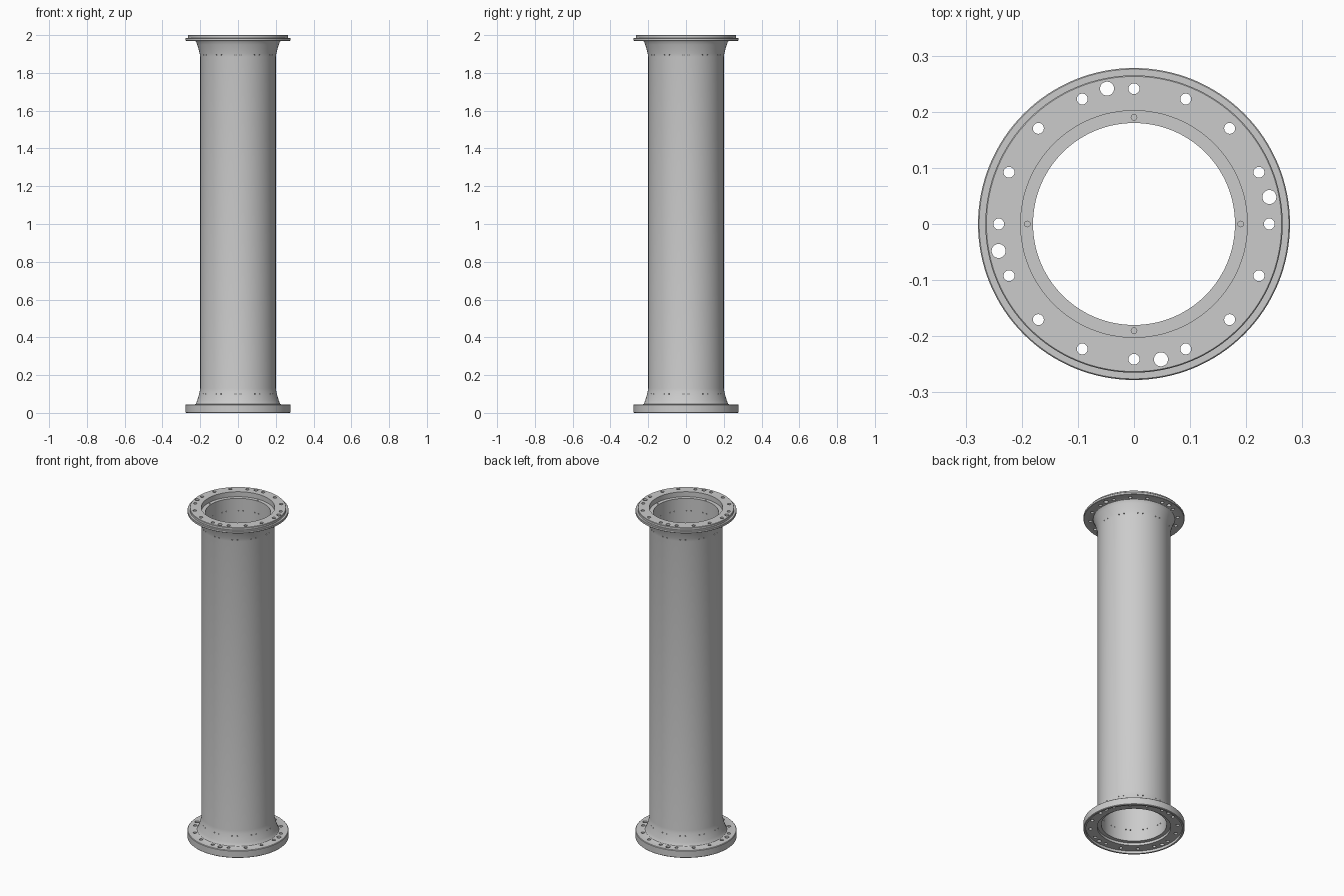
import bpy, bmesh, math
from mathutils import Matrix, Vector

if "Cube" in bpy.data.objects:
    bpy.data.objects.remove(bpy.data.objects["Cube"])

SEG = 128


def lathe(name, profile):
    """Revolve a closed (radius, z) profile around z."""
    bm = bmesh.new()
    rings = []
    for i in range(SEG):
        a = 2 * math.pi * i / SEG
        rings.append([bm.verts.new((r * math.cos(a), r * math.sin(a), z)) for r, z in profile])
    n = len(profile)
    for i in range(SEG):
        p, q = rings[i], rings[(i + 1) % SEG]
        for j in range(n):
            k = (j + 1) % n
            bm.faces.new((p[j], q[j], q[k], p[k]))
    bmesh.ops.recalc_face_normals(bm, faces=bm.faces)
    return finish(name, bm)


def finish(name, bm):
    me = bpy.data.meshes.new(name)
    bm.to_mesh(me)
    bm.free()
    ob = bpy.data.objects.new(name, me)
    bpy.context.collection.objects.link(ob)
    return ob


def drill(bm, centre, direction, radius, length, sides=20):
    rot = Vector(direction).to_track_quat('Z', 'Y').to_matrix().to_4x4()
    bmesh.ops.create_cone(bm, cap_ends=True, segments=sides, radius1=radius, radius2=radius,
                          depth=length, matrix=Matrix.Translation(centre) @ rot)


def polar(r, angle, z):
    return (r * math.cos(angle), r * math.sin(angle), z)


# Pipe with flared necks, socket flange below and stepped flange above
lower_neck = [(0.229, 0.045), (0.2245, 0.047), (0.221, 0.052), (0.216, 0.066),
              (0.209, 0.088), (0.203, 0.112), (0.2, 0.13)]
upper_neck = [(r, 2.015 - z) for r, z in reversed(lower_neck)]
profile = ([(0.265, 0.0), (0.275, 0.0), (0.278, 0.003), (0.278, 0.042), (0.275, 0.045)]
           + lower_neck + upper_neck
           + [(0.276, 1.97), (0.278, 1.972), (0.278, 1.983), (0.276, 1.985),
              (0.265, 1.985), (0.265, 1.998), (0.263, 2.0),
              (0.202, 2.0), (0.202, 1.97), (0.18, 1.97),
              (0.18, 0.03), (0.202, 0.03), (0.202, 0.015), (0.265, 0.015)])
pipe = lathe("flanged_pipe", profile)

# Holes: bolt circle, four dowel holes, ledge holes and small radial holes
bm = bmesh.new()
for i in range(16):
    drill(bm, polar(0.241, i * math.pi / 8, 1.0), (0, 0, 1), 0.0098, 2.2)
for i in range(4):
    a = i * math.pi / 2
    drill(bm, polar(0.246, a + math.atan2(0.048, 0.241), 1.0), (0, 0, 1), 0.0125, 2.2, 24)
    drill(bm, polar(0.19, a, 1.97), (0, 0, 1), 0.005, 0.03, 16)
for i in range(12):
    for side in (-0.07, 0.07):
        a = i * math.pi / 6 + side
        for z in (0.1, 1.895):
            drill(bm, polar(0.195, a, z), polar(1, a, 0), 0.003, 0.06, 10)
cutter = finish("hole_cutter", bm)
cutter.hide_render = True

mod = pipe.modifiers.new("holes", 'BOOLEAN')
mod.operation = 'DIFFERENCE'
mod.solver = 'EXACT'
mod.object = cutter

bpy.ops.object.select_all(action='DESELECT')
pipe.select_set(True)
bpy.context.view_layer.objects.active = pipe
bpy.ops.object.modifier_apply(modifier=mod.name)
bpy.data.objects.remove(cutter)
bpy.ops.object.shade_smooth_by_angle(angle=math.radians(30))
